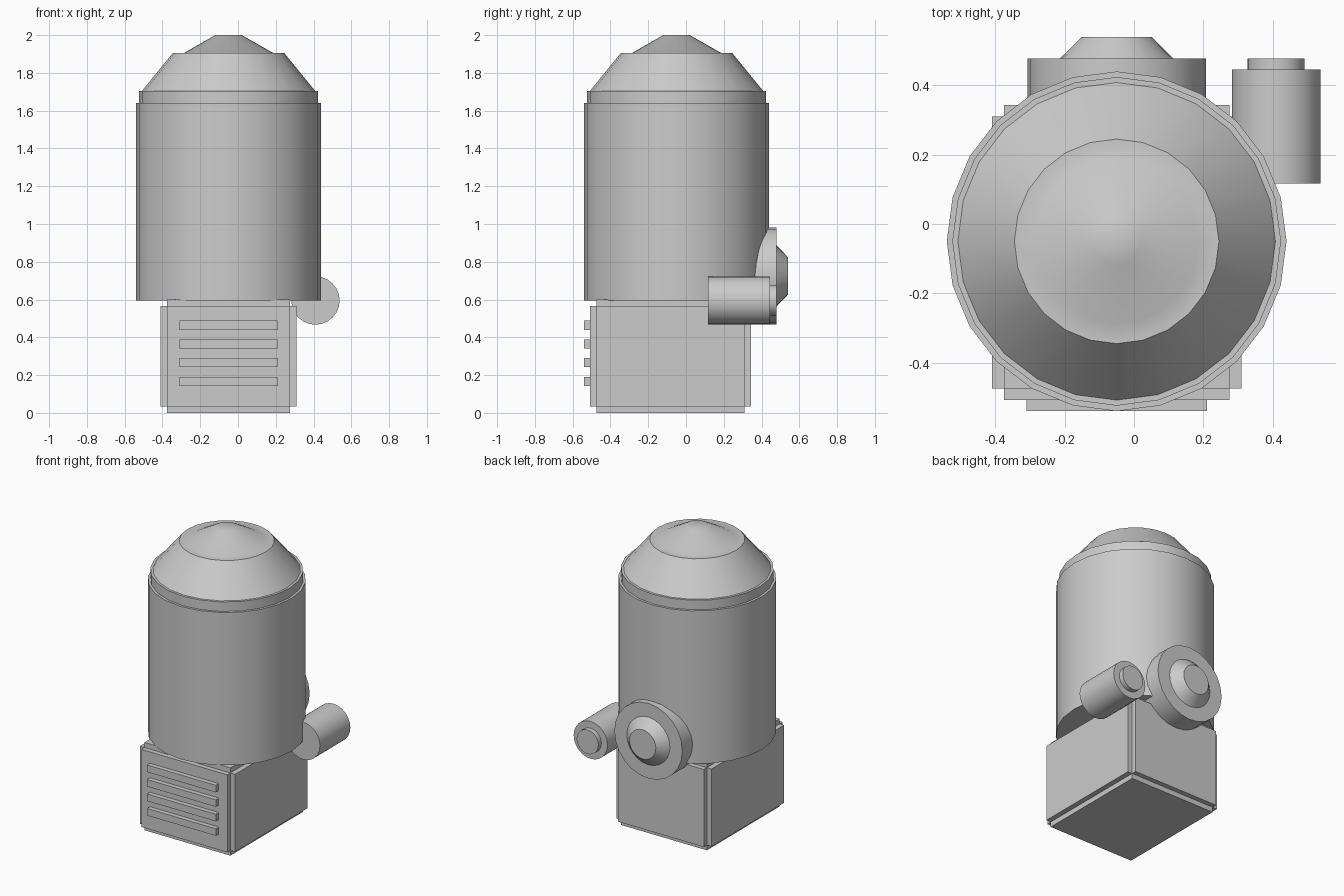
import bpy, math
from mathutils import Matrix

if "Cube" in bpy.data.objects:
    bpy.data.objects.remove(bpy.data.objects["Cube"])

SIDES = 24


def finish(name, verts, faces):
    mesh = bpy.data.meshes.new(name)
    mesh.from_pydata(verts, [], faces)
    mesh.update()
    ob = bpy.data.objects.new(name, mesh)
    bpy.context.collection.objects.link(ob)
    return ob


def lathe(name, profile, centre, along_y=False):
    """Revolve (radius, height) pairs around z, or around y, with end caps."""
    verts, faces = [], []
    for r, h in profile:
        for i in range(SIDES):
            a = 2 * math.pi * i / SIDES
            verts.append((r * math.cos(a), r * math.sin(a), h))
    for k in range(len(profile) - 1):
        for i in range(SIDES):
            j = (i + 1) % SIDES
            faces.append((k * SIDES + i, k * SIDES + j,
                          (k + 1) * SIDES + j, (k + 1) * SIDES + i))
    faces.append(tuple(reversed(range(SIDES))))
    faces.append(tuple(range((len(profile) - 1) * SIDES, len(profile) * SIDES)))
    ob = finish(name, verts, faces)
    turn = Matrix.Rotation(-math.pi / 2, 4, 'X') if along_y else Matrix.Identity(4)
    ob.data.transform(Matrix.Translation(centre) @ turn)
    bpy.ops.object.select_all(action='DESELECT')
    ob.select_set(True)
    bpy.context.view_layer.objects.active = ob
    bpy.ops.object.shade_smooth_by_angle(angle=math.radians(30))
    return ob


def box(name, lo, hi):
    verts = [(x, y, z) for x in (lo[0], hi[0]) for y in (lo[1], hi[1]) for z in (lo[2], hi[2])]
    faces = [(0, 1, 3, 2), (4, 6, 7, 5), (0, 4, 5, 1), (2, 3, 7, 6), (0, 2, 6, 4), (1, 5, 7, 3)]
    return finish(name, verts, faces)


# Base housing: three overlapping boxes give raised panels with stepped edges
box("base_core", (-0.375, -0.475, 0), (0.275, 0.31, 0.6))
box("base_side_panels", (-0.41, -0.475, 0.035), (0.31, 0.31, 0.565))
box("base_front_back_panels", (-0.375, -0.508, 0.035), (0.275, 0.343, 0.565))

# Front grille slats
for i in range(4):
    z = 0.167 + 0.099 * i
    box(f"grille_slat_{i + 1}", (-0.31, -0.54, z - 0.024), (0.21, -0.5, z + 0.024))

# Tank with stepped rim, sloped shoulder and shallow cap
lathe("tank", [(0.49, 0.595), (0.49, 1.64), (0.474, 1.64), (0.474, 1.705),
               (0.458, 1.705), (0.295, 1.905), (0.237, 1.905), (0.07, 2.0)],
      (-0.05, -0.05, 0))

# Rear flange with tapered hub
lathe("rear_flange", [(0.257, 0.3), (0.257, 0.478), (0.163, 0.478), (0.1, 0.54)],
      (-0.05, 0, 0.725), along_y=True)

# Side motor with end cap
lathe("side_motor", [(0.128, 0.117), (0.128, 0.445), (0.082, 0.445), (0.082, 0.478)],
      (0.41, 0, 0.595), along_y=True)
